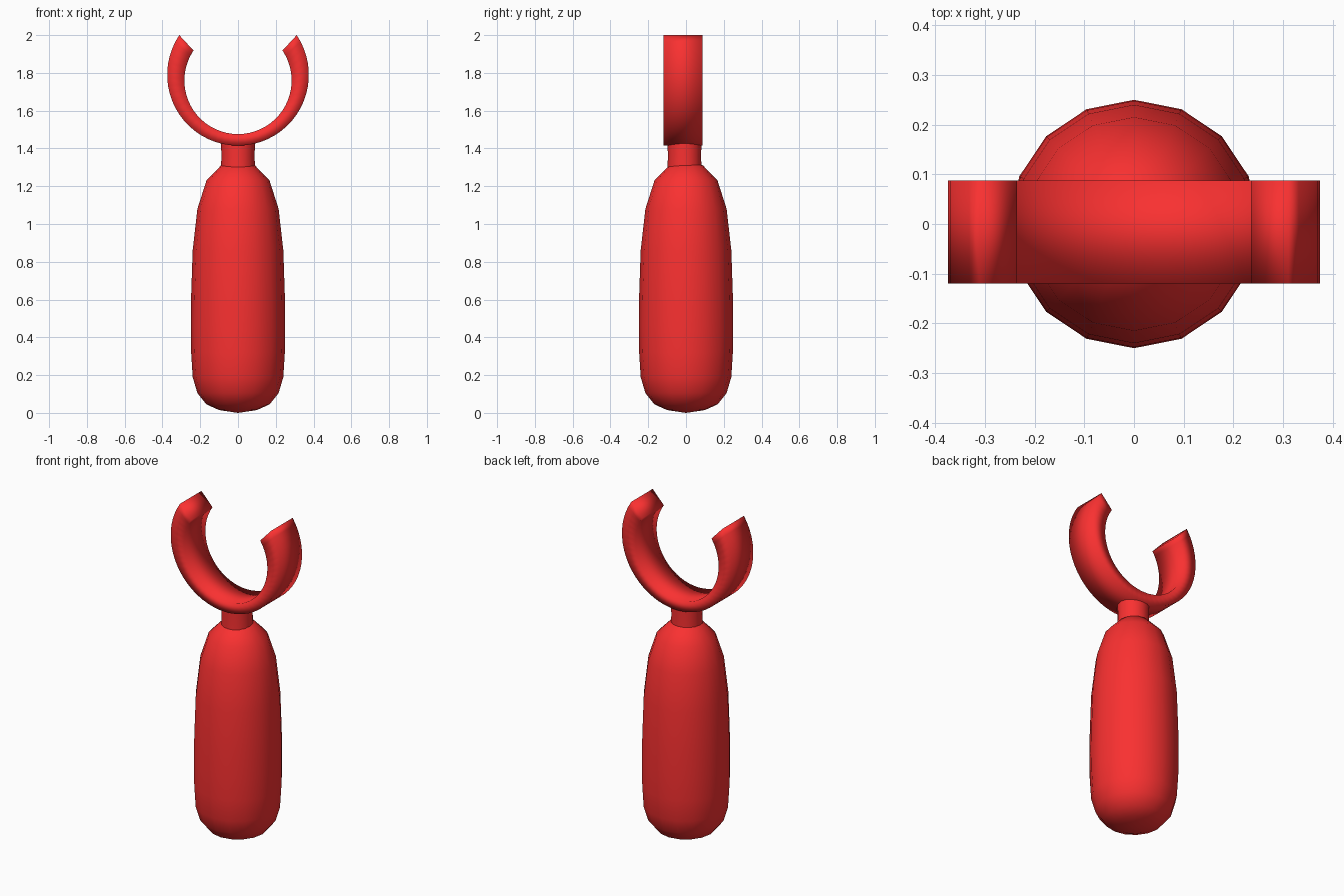
import bpy, bmesh
from math import sin, cos, radians, tau

if "Cube" in bpy.data.objects:
    bpy.data.objects.remove(bpy.data.objects["Cube"])

red = bpy.data.materials.new("red_plastic")
red.diffuse_color = (0.95, 0.03, 0.03, 1)
red.use_nodes = True
red.node_tree.nodes["Principled BSDF"].inputs["Base Color"].default_value = red.diffuse_color


def finish(bm, name):
    bmesh.ops.remove_doubles(bm, verts=bm.verts, dist=1e-5)
    bmesh.ops.recalc_face_normals(bm, faces=bm.faces)
    for f in bm.faces:
        f.smooth = True
    mesh = bpy.data.meshes.new(name)
    bm.to_mesh(mesh)
    bm.free()
    mesh.materials.append(red)
    obj = bpy.data.objects.new(name, mesh)
    bpy.context.collection.objects.link(obj)
    return obj


def lathe(name, profile, sides, y=0):
    bm = bmesh.new()
    verts = [bm.verts.new((r, 0, z)) for r, z in profile]
    edges = [bm.edges.new(pair) for pair in zip(verts, verts[1:])]
    bmesh.ops.spin(bm, geom=verts + edges, cent=(0, 0, 0), axis=(0, 0, 1),
                   angle=tau, steps=sides)
    bmesh.ops.translate(bm, verts=bm.verts, vec=(0, y, 0))
    return finish(bm, name)


# Rounded bottle-shaped handle
lathe("handle", [(0, 0), (0.10, 0.015), (0.167, 0.045), (0.215, 0.105),
                 (0.24, 0.19), (0.248, 0.32), (0.25, 0.46), (0.248, 0.62),
                 (0.24, 0.86), (0.215, 1.08), (0.167, 1.23), (0.09, 1.31),
                 (0, 1.335)], 16)

# Short neck between handle and ring
lathe("neck", [(0.09, 1.28), (0.088, 1.36), (0.09, 1.445)], 16, y=-0.008)

# Open ring, thinner at the bottom: outer and inner arcs have different centres
bm = bmesh.new()
steps = 40
start, end = radians(146), radians(394)
sections = []
for i in range(steps + 1):
    a = start + (end - start) * i / steps
    sections.append([bm.verts.new((r * cos(a), y, zc + r * sin(a)))
                     for r, zc, y in ((0.375, 1.79, -0.12), (0.375, 1.79, 0.088),
                                      (0.284, 1.76, 0.088), (0.284, 1.76, -0.12))])
for s, t in zip(sections, sections[1:]):
    for k in range(4):
        n = (k + 1) % 4
        bm.faces.new((s[k], s[n], t[n], t[k]))
bm.faces.new(sections[0])
bm.faces.new(sections[-1])
finish(bm, "open_ring")
